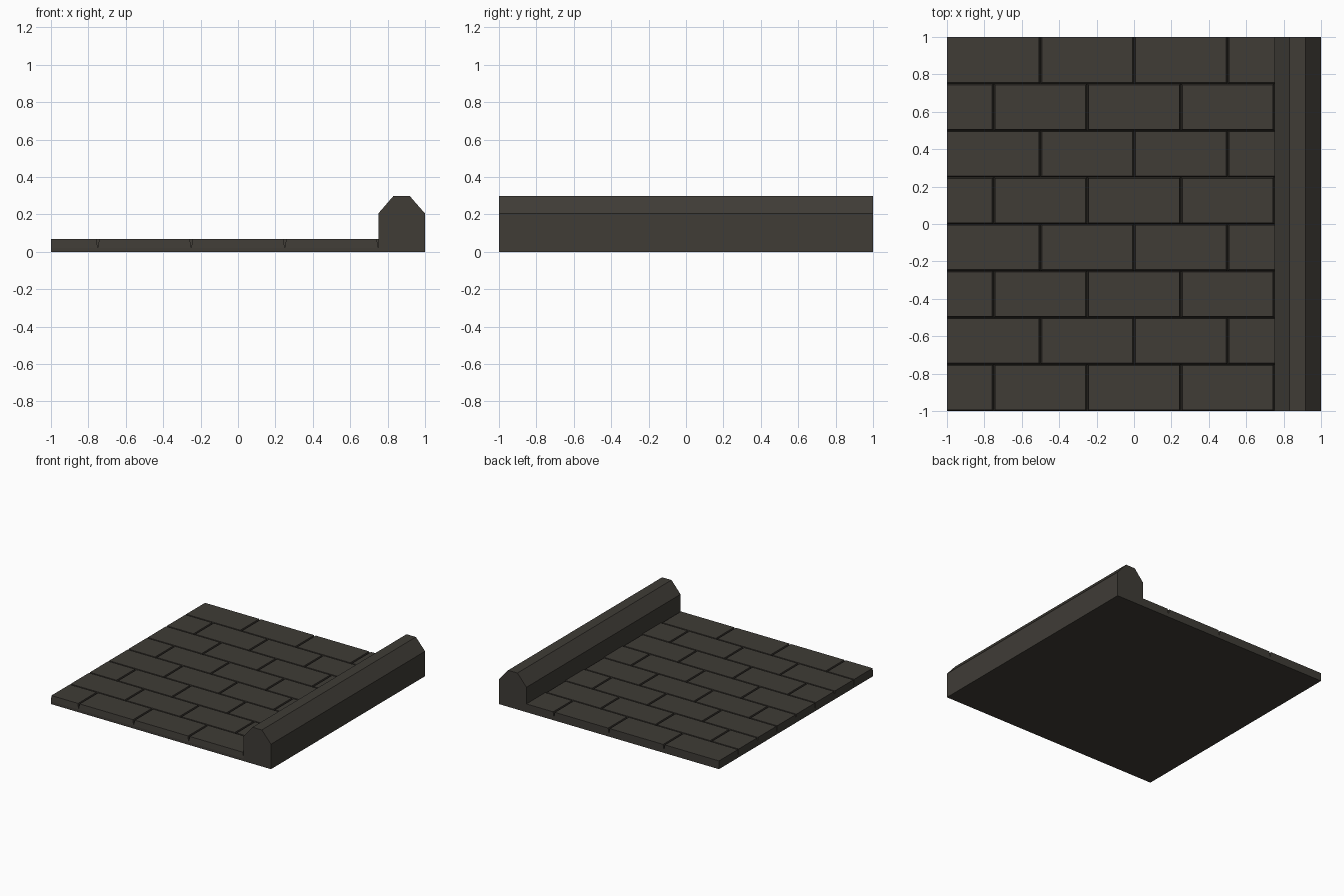
import bpy, bmesh

if "Cube" in bpy.data.objects:
    bpy.data.objects.remove(bpy.data.objects["Cube"])

BED, TOP, GAP = 0.022, 0.068, 0.008   # groove bottom, brick top, half groove width
EDGE = 0.75                           # where paving meets the curb

stone = bpy.data.materials.new("dark_stone")
stone.diffuse_color = (0.05, 0.045, 0.037, 1)
stone.use_nodes = True
stone.node_tree.nodes["Principled BSDF"].inputs["Base Color"].default_value = stone.diffuse_color


def finish(name, bm):
    bmesh.ops.recalc_face_normals(bm, faces=bm.faces)
    mesh = bpy.data.meshes.new(name)
    bm.to_mesh(mesh)
    bm.free()
    mesh.materials.append(stone)
    obj = bpy.data.objects.new(name, mesh)
    bpy.context.collection.objects.link(obj)
    return obj


def add_block(bm, low, high, z0, z1):
    """Block from a lower rectangle to an upper one (x0, x1, y0, y1), open on both ends."""
    def ring(r, z):
        x0, x1, y0, y1 = r
        return [bm.verts.new((x, y, z)) for x, y in ((x0, y0), (x1, y0), (x1, y1), (x0, y1))]
    a, b = ring(low, z0), ring(high, z1)
    for i in range(4):
        j = (i + 1) % 4
        bm.faces.new((a[i], a[j], b[j], b[i]))
    return a, b


# Paving: bed plus bricks in running bond with V-shaped grooves
bm = bmesh.new()
area = (-1, EDGE, -1, 1)
bottom, _ = add_block(bm, area, area, 0, BED)
bm.faces.new(bottom[::-1])
for row in range(8):
    y0 = -1 + row * 0.25
    y1 = y0 + 0.25
    joints = [-0.5, 0, 0.5] if row % 2 else [-0.75, -0.25, 0.25]
    xs = [-1] + joints + [EDGE]
    for x0, x1 in zip(xs, xs[1:]):
        # outer cut edges stay vertical, joints are bevelled
        left = 0 if x0 == -1 else GAP
        right = 0 if x1 == EDGE and row % 2 else GAP
        back = 0 if row == 7 else GAP * 0.7
        high = (x0 + left, x1 - right, y0 + GAP * 0.7, y1 - back)
        _, cap = add_block(bm, (x0, x1, y0, y1), high, BED, TOP)
        bm.faces.new(cap)
bmesh.ops.remove_doubles(bm, verts=bm.verts, dist=1e-5)
finish("brick_paving", bm)

# Curb: bevelled profile extruded along y
profile = [(0.75, 0), (1, 0), (1, 0.205), (0.917, 0.3), (0.832, 0.3), (0.75, 0.205)]
bm = bmesh.new()
face = bm.faces.new([bm.verts.new((x, -1, z)) for x, z in profile])
ext = bmesh.ops.extrude_face_region(bm, geom=[face], use_keep_orig=True)
moved = [v for v in ext["geom"] if isinstance(v, bmesh.types.BMVert)]
bmesh.ops.translate(bm, verts=moved, vec=(0, 2, 0))
finish("curb", bm)
